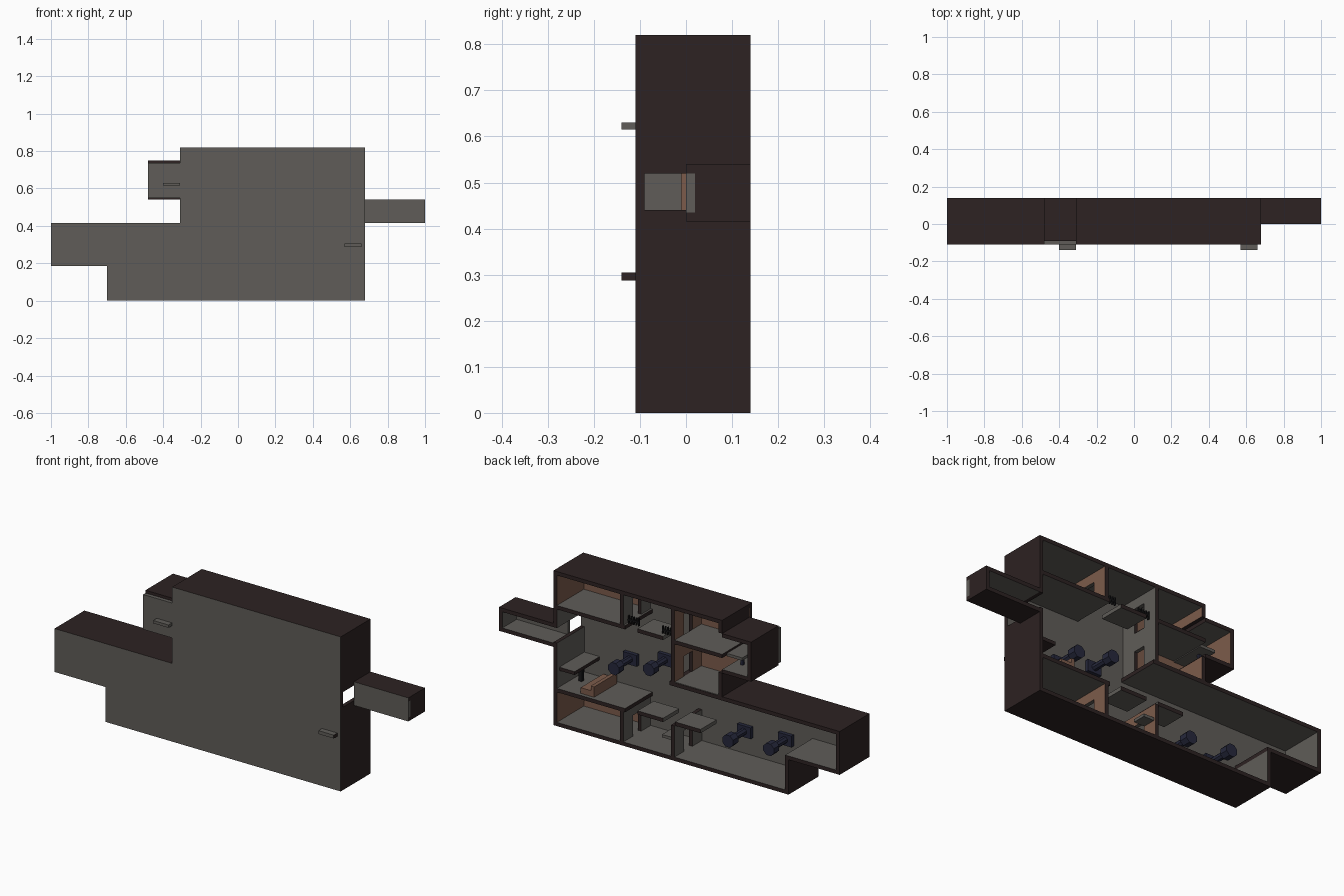
import bpy, bmesh, math
from mathutils import Matrix

if "Cube" in bpy.data.objects:
    bpy.data.objects.remove(bpy.data.objects["Cube"])


def material(name, rgb):
    m = bpy.data.materials.new(name)
    m.diffuse_color = (*rgb, 1)
    m.use_nodes = True
    m.node_tree.nodes["Principled BSDF"].inputs["Base Color"].default_value = m.diffuse_color
    return m


SHELL = material("dark brown shell", (0.026, 0.016, 0.016))
GRAY = material("warm gray", (0.115, 0.108, 0.098))
BROWN = material("tan brown", (0.2, 0.105, 0.07))
NAVY = material("navy metal", (0.019, 0.021, 0.045))
BLACK = material("near black", (0.008, 0.008, 0.009))


def finish(name, bm, mat, sides):
    """sides maps '+x', '-z' ... to a material for faces pointing that way"""
    bmesh.ops.recalc_face_normals(bm, faces=bm.faces)
    me = bpy.data.meshes.new(name)
    me.materials.append(mat)
    for key, m in sides.items():
        me.materials.append(m)
        axis, sign = "xyz".index(key[1]), (1 if key[0] == "+" else -1)
        for f in bm.faces:
            if f.normal[axis] * sign > 0.7:
                f.material_index = len(me.materials) - 1
    bm.to_mesh(me)
    bm.free()
    ob = bpy.data.objects.new(name, me)
    bpy.context.collection.objects.link(ob)
    return ob


def extrude(name, pts, y0, y1, mat, sides={}):
    bm = bmesh.new()
    f = bm.faces.new([bm.verts.new((x, y0, z)) for x, z in pts])
    r = bmesh.ops.extrude_face_region(bm, geom=[f])
    for v in r["geom"]:
        if isinstance(v, bmesh.types.BMVert):
            v.co.y = y1
    return finish(name, bm, mat, sides)


def box(name, x0, x1, y0, y1, z0, z1, mat=SHELL, sides={}):
    return extrude(name, [(x0, z0), (x1, z0), (x1, z1), (x0, z1)], y0, y1, mat, sides)


YF, YB = -0.09, 0.14      # inside of the front wall, open cut side
T = 0.02

# Front wall: gray faces, dark edges
edge = {k: SHELL for k in ("+x", "-x", "+z", "-z")}
extrude("front_wall", [(-.7, 0), (.68, 0), (.68, .82), (-.31, .82), (-.31, .415),
                       (-1, .415), (-1, .185), (-.7, .185)], -.11, YF, GRAY, edge)


def slab(name, x0, x1, z0, z1, top=SHELL, under=SHELL, y0=YF):
    box(name, x0, x1, y0, YB, z0, z1, SHELL, {"+z": top, "-z": under})


def wall(name, x0, z0, z1, left=SHELL, right=SHELL, door=0):
    """wall from x0 to x0+T; a door height cuts an opening"""
    s = {"-x": left, "+x": right}
    if door:
        box(name + "_front_part", x0, x0 + T, YF, -.01, z0, z1, SHELL, s)
        box(name + "_back_part", x0, x0 + T, .06, YB, z0, z1, SHELL, s)
        s = dict(s, **{"-z": GRAY})
        box(name + "_lintel", x0, x0 + T, -.01, .06, z0 + door, z1, SHELL, s)
    else:
        box(name, x0, x0 + T, YF, YB, z0, z1, SHELL, s)


# Outer floors and roofs
slab("ground_floor", -.7, .68, 0, T, top=GRAY)
slab("roof", -.31, .68, .80, .82, under=GRAY)
slab("annex_floor", -1, -.68, .185, .205, top=GRAY)
slab("annex_roof", -1, 0, .395, .415, under=GRAY)
box("room_floor_finish", -.29, -.03, YF, .138, .415, .418, GRAY)

# Outer walls
wall("annex_low_wall", -.7, T, .185, right=GRAY)
wall("annex_end_wall", -1, .205, .395, right=GRAY)
wall("right_lower_wall", .66, T, .18, left=BROWN)
wall("right_hall_wall", .66, .18, .44, left=GRAY)
wall("right_hall_wall_top", .66, .52, .62, left=GRAY)
wall("right_upper_wall", .66, .62, .80, left=BROWN)
wall("left_room_wall", -.31, .415, .54, right=BROWN)
wall("left_upper_wall", -.31, .75, .80, right=BROWN)

# Inner storeys
slab("hall_platform", .26, .66, .18, .20, top=GRAY, under=GRAY)
slab("upper_floor_right", .26, .66, .62, .64, top=GRAY, under=GRAY)
slab("upper_floor_left", -.31, -.03, .62, .64, top=GRAY, under=GRAY)
wall("lower_room_wall", .27, T, .18, left=GRAY, right=BROWN, door=.11)
wall("lower_hall_wall", -.03, T, .185, left=GRAY, right=BROWN, door=.11)
wall("upper_room_wall", .27, .64, .80, left=GRAY, right=BROWN, door=.11)
wall("middle_room_wall", -.03, .415, .62, left=BROWN, right=GRAY, door=.11)
wall("left_upper_room_wall", -.03, .62, .80, left=BROWN, right=GRAY, door=.13)

# Tan back panels of the small rooms
for i, (x0, x1, z0, z1) in enumerate([(.29, .66, T, .18), (.29, .66, .64, .80),
                                      (-.31, -.03, .64, .80), (-.31, -.03, .418, .62)]):
    box(f"room_panel_{i}", x0, x1, YF, YF + .004, z0, z1, BROWN)

# Hanging landings beside the shafts
for name, x0, x1, z in [("lower_landing", .04, .19, .185), ("hall_landing", -.18, -.03, .185),
                        ("upper_landing", .04, .19, .62)]:
    box(name, x0, x1, 0, YB - .005, z, z + T, GRAY, {"+y": SHELL})
box("small_step", -.01, .05, .06, .13, .10, .115, GRAY)

# Overhanging bay on the left
box("bay_front_wall", -.48, -.31, -.11, YF, .55, .735, GRAY)
slab("bay_roof", -.48, -.31, .73, .75, under=GRAY)
slab("bay_floor", -.48, -.31, .54, .56, top=GRAY)
wall("bay_end_wall", -.48, .56, .73, right=BROWN)
box("bay_panel", -.46, -.31, YF, YF + .004, .56, .73, BROWN)
box("bay_table", -.40, -.31, -.14, .10, .615, .63, GRAY)
box("bay_table_leg", -.365, -.35, .03, .045, .56, .615, NAVY)

# Side corridor on the right
box("corridor_front_wall", .68, 1, 0, T, .435, .52, GRAY)
for name, z0, z1 in (("corridor_floor", .415, .435), ("corridor_roof", .52, .54)):
    box(name, .68, 1, 0, YB, z0, z1, SHELL, {"-y": GRAY, "+z" if z0 < .5 else "-z": GRAY})
box("corridor_end", .98, 1, T, YB, .435, .52, SHELL, {"-x": GRAY})

# Hall furniture
box("hall_table", .57, .66, -.14, .12, .287, .305, SHELL, {"+z": GRAY, "-y": GRAY})
box("hall_table_leg", .605, .625, -.01, .01, .20, .287, BLACK)
box("bench_seat", .475, .535, -.07, .12, .20, .23, BROWN)
box("bench_back", .455, .475, -.07, .12, .20, .255, BROWN)


# Wall machines: mounting plate, stem and eight-sided head
def drum(name, x, y0, y1, z, r, mat, sides=8):
    bm = bmesh.new()
    bmesh.ops.create_cone(bm, cap_ends=True, segments=sides, radius1=r, radius2=r, depth=y1 - y0,
                          matrix=Matrix.Translation((x, (y0 + y1) / 2, z))
                          @ Matrix.Rotation(math.pi / 2, 4, "X")
                          @ Matrix.Rotation(math.pi / sides, 4, "Z"))
    return finish(name, bm, mat, {})


for i, (x, z) in enumerate([(.38, .35), (.175, .40), (-.29, .145), (-.53, .165)]):
    box(f"machine_plate_{i}", x - .04, x + .04, YF, -.07, z - .03, z + .03, NAVY)
    drum(f"machine_stem_{i}", x, -.07, .03, z, .018, NAVY)
    drum(f"machine_head_{i}", x, .02, .065, z, .034, NAVY)

# Small railings beside the upper landing
for i, x in enumerate((.2, .0)):
    box(f"railing_bar_{i}", x, x + .065, .10, .11, .655, .663, BLACK)
    for k in range(5):
        px = x + .0145 * k
        box(f"railing_post_{i}_{k}", px, px + .006, .10, .11, .64, .68, BLACK)
